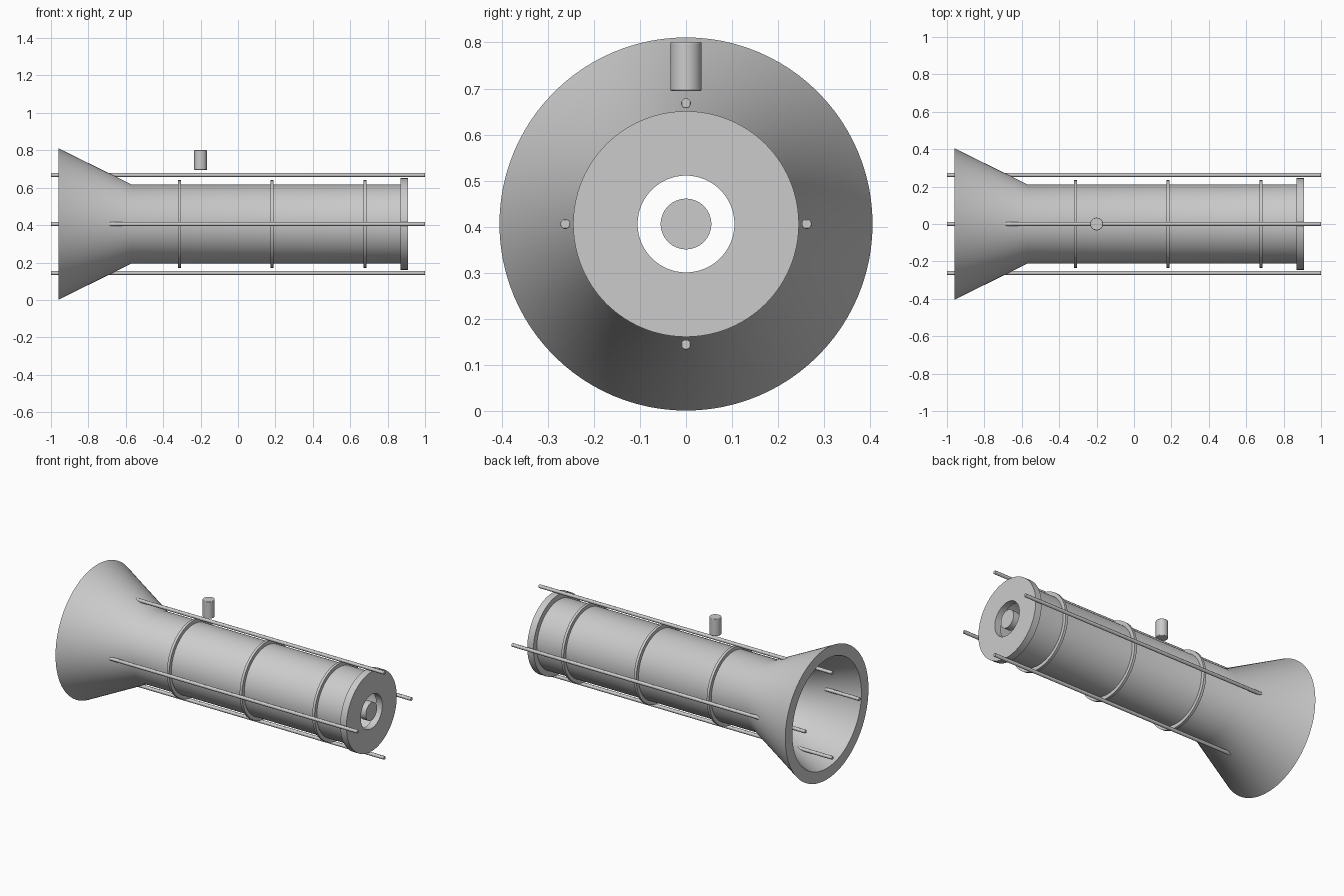
import bpy
import math
from mathutils import Matrix

cube = bpy.data.objects.get("Cube")
if cube:
    bpy.data.objects.remove(cube, do_unlink=True)

AXIS_Z = 0.406

grey = bpy.data.materials.new("light_grey")
grey.use_nodes = True
colour = (0.6, 0.6, 0.6, 1)
grey.diffuse_color = colour
grey.node_tree.nodes["Principled BSDF"].inputs["Base Color"].default_value = colour


def finish(obj, name):
    obj.name = name
    obj.data.materials.append(grey)
    bpy.ops.object.select_all(action='DESELECT')
    obj.select_set(True)
    bpy.context.view_layer.objects.active = obj
    bpy.ops.object.shade_smooth_by_angle(angle=math.radians(30))
    return obj


def lathe(name, profile, sides=96):
    """Spin a closed (x, radius) outline around the long axis."""
    n = len(profile)
    verts = [(x, r * math.cos(a), AXIS_Z + r * math.sin(a))
             for a in (2 * math.pi * i / sides for i in range(sides))
             for x, r in profile]
    faces = []
    for i in range(sides):
        j = (i + 1) % sides
        for k in range(n):
            m = (k + 1) % n
            faces.append((i * n + k, i * n + m, j * n + m, j * n + k))
    mesh = bpy.data.meshes.new(name)
    mesh.from_pydata(verts, [], faces)
    obj = bpy.data.objects.new(name, mesh)
    bpy.context.collection.objects.link(obj)
    bpy.context.view_layer.objects.active = obj
    obj.select_set(True)
    bpy.ops.object.mode_set(mode='EDIT')
    bpy.ops.mesh.select_all(action='SELECT')
    bpy.ops.mesh.normals_make_consistent(inside=False)
    bpy.ops.object.mode_set(mode='OBJECT')
    return finish(obj, name)


def cylinder(name, radius, length, centre, along_x=True, sides=48, bevel=0):
    bpy.ops.mesh.primitive_cylinder_add(vertices=sides, radius=radius, depth=length)
    obj = bpy.context.object
    turn = Matrix.Rotation(math.pi / 2, 4, 'Y') if along_x else Matrix()
    # Half a side of twist gives few-sided rods flat tops
    obj.data.transform(turn @ Matrix.Rotation(math.pi / sides, 4, 'Z'))
    obj.location = centre
    if bevel:
        mod = obj.modifiers.new("soft_edge", 'BEVEL')
        mod.width = bevel
        mod.segments = 2
    return finish(obj, name)


# Hollow barrel with flared horn
lathe("barrel_and_horn", [(-0.96, 0.405), (-0.57, 0.212), (0.87, 0.212),
                          (0.87, 0.172), (-0.57, 0.172), (-0.96, 0.336)])

# End plate with round opening, and the core inside it
lathe("end_plate", [(0.868, 0.245), (0.91, 0.245), (0.91, 0.105), (0.868, 0.105)])
cylinder("core", 0.055, 0.04, (0.889, 0, AXIS_Z))

# Bands around the barrel
for i, x in enumerate((-0.313, 0.183, 0.678)):
    lathe(f"band_{i + 1}", [(x - 0.008, 0.234), (x + 0.008, 0.234),
                            (x + 0.008, 0.205), (x - 0.008, 0.205)])

# Four long rods
for i, side in enumerate(("left", "top", "right", "bottom")):
    a = i * math.pi / 2
    cylinder(f"{side}_rod", 0.0112, 2.0,
             (0, 0.262 * math.cos(a), AXIS_Z + 0.262 * math.sin(a)), sides=8, bevel=0.002)

# Floating stub above the barrel
cylinder("top_stub", 0.034, 0.106, (-0.2, 0, 0.748), along_x=False, bevel=0.003)
